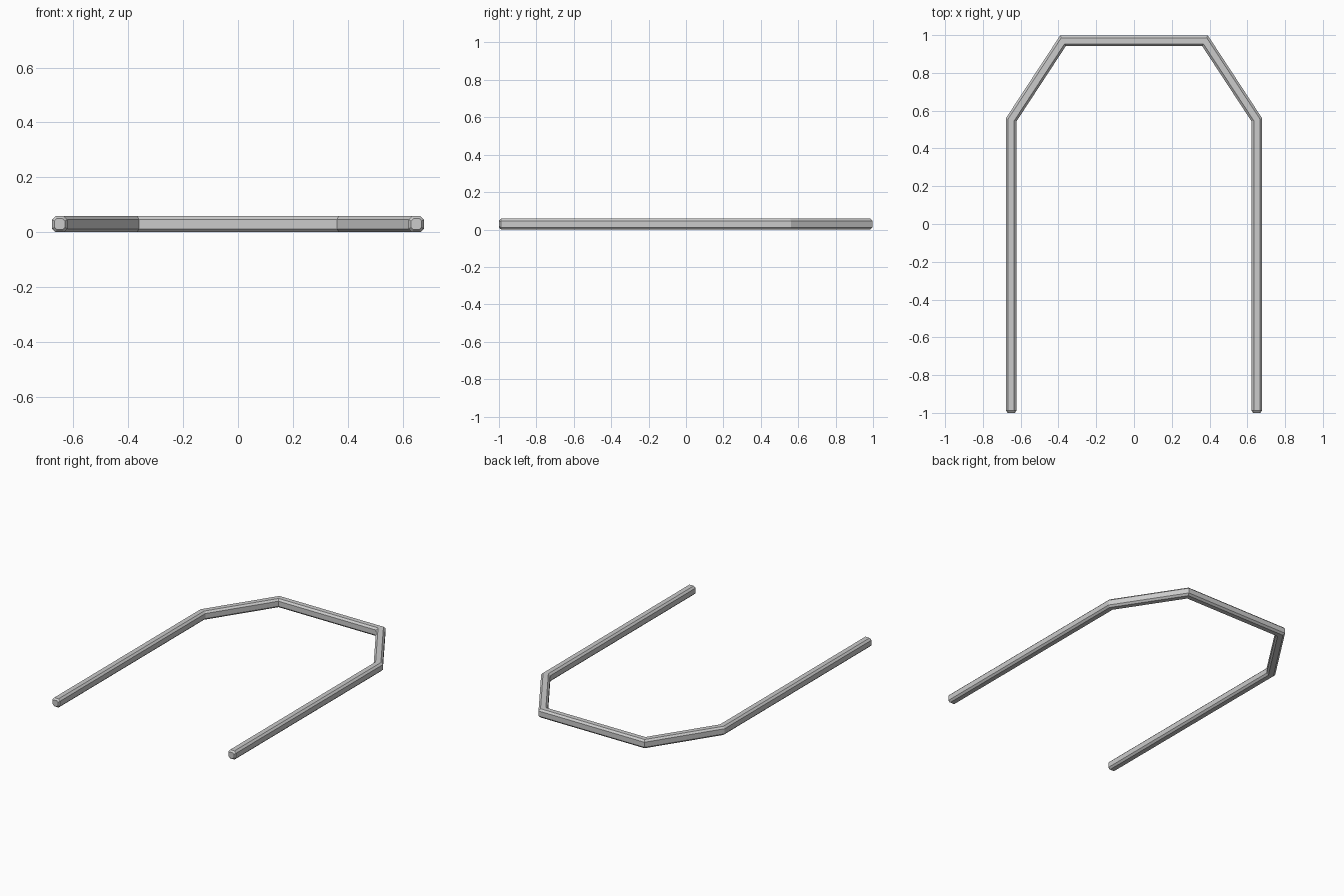
import bpy, bmesh
from mathutils import Vector

if "Cube" in bpy.data.objects:
    bpy.data.objects.remove(bpy.data.objects["Cube"])

HALF_W, HEIGHT, CH = 0.028, 0.058, 0.012

# chamfered square cross-section: (sideways offset, height)
profile = [(-HALF_W, CH), (-HALF_W + CH, 0), (HALF_W - CH, 0), (HALF_W, CH),
           (HALF_W, HEIGHT - CH), (HALF_W - CH, HEIGHT),
           (-HALF_W + CH, HEIGHT), (-HALF_W, HEIGHT - CH)]

# centre line of the bent tube, left half mirrored to the right
half = [(-0.65, -1.0), (-0.65, -0.988), (-0.65, 0.552), (-0.376, 0.97)]
path = [Vector(p) for p in half + [(-x, y) for x, y in reversed(half)]]


def side_vector(i):
    """Mitred sideways direction at a path point."""
    a = (path[i] - path[max(i - 1, 0)]).normalized()
    b = (path[min(i + 1, len(path) - 1)] - path[i]).normalized()
    a, b = (a if a.length else b), (b if b.length else a)
    n = Vector((-a.y, a.x))
    m = (n + Vector((-b.y, b.x))).normalized()
    return m / m.dot(n)


# sweep the section along the path, slightly tapered at both tips
bm = bmesh.new()
rings = []
for i, p in enumerate(path):
    s = side_vector(i)
    k = 0.68 if i in (0, len(path) - 1) else 1.0
    mid = HEIGHT / 2
    rings.append([bm.verts.new((p.x + s.x * u * k, p.y + s.y * u * k, mid + (z - mid) * k))
                  for u, z in profile])
for r0, r1 in zip(rings, rings[1:]):
    for j in range(8):
        bm.faces.new((r0[j], r0[(j + 1) % 8], r1[(j + 1) % 8], r1[j]))
bm.faces.new(rings[0])
bm.faces.new(rings[-1])
bmesh.ops.recalc_face_normals(bm, faces=bm.faces)

mesh = bpy.data.meshes.new("bent_tube_frame")
bm.to_mesh(mesh)
bm.free()
obj = bpy.data.objects.new("bent_tube_frame", mesh)
bpy.context.collection.objects.link(obj)
